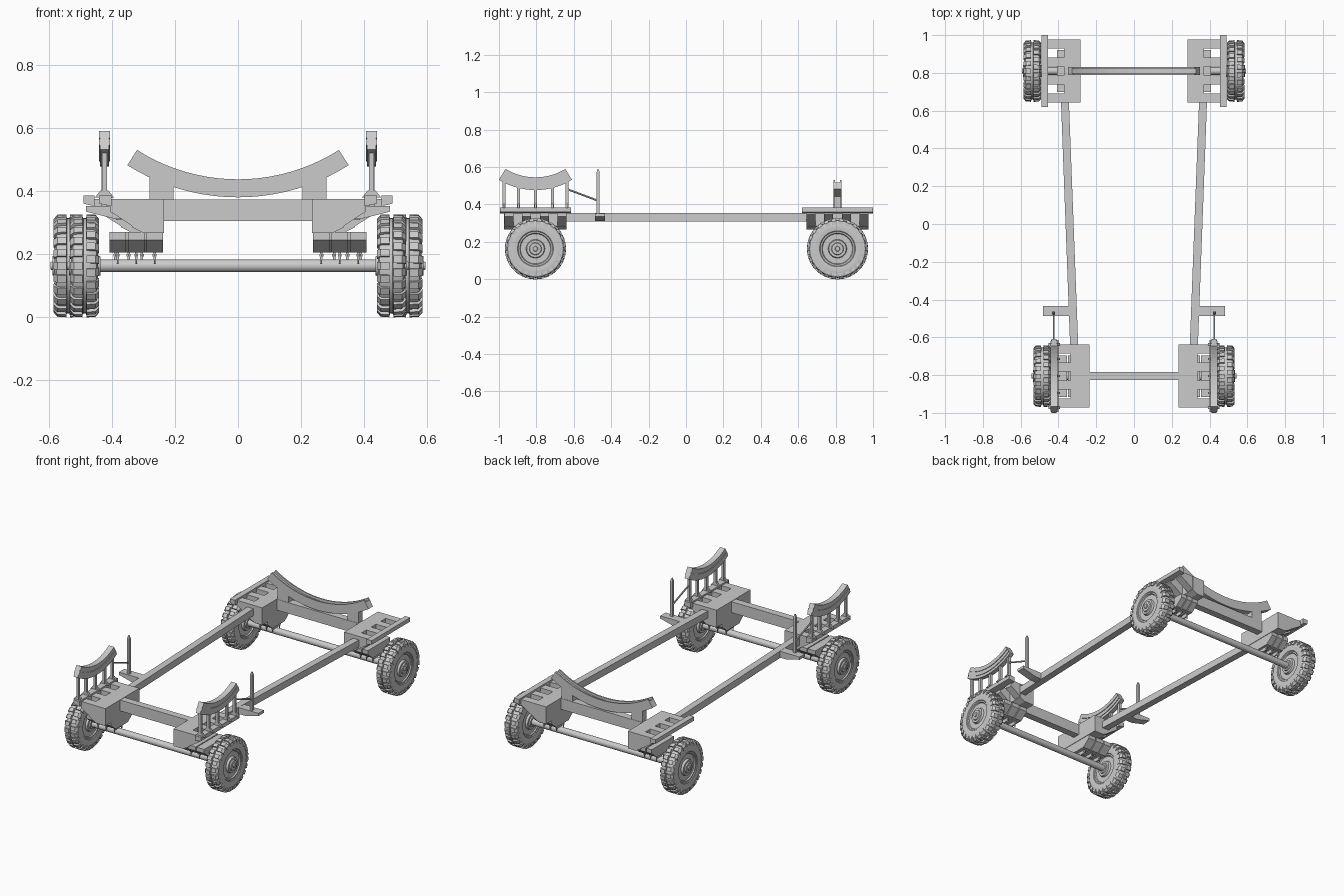
import bpy, bmesh, math
from mathutils import Vector, Matrix

if "Cube" in bpy.data.objects:
    bpy.data.objects.remove(bpy.data.objects["Cube"])


def finish(bm, name, smooth=False):
    bmesh.ops.recalc_face_normals(bm, faces=bm.faces)
    me = bpy.data.meshes.new(name)
    bm.to_mesh(me)
    bm.free()
    ob = bpy.data.objects.new(name, me)
    bpy.context.collection.objects.link(ob)
    if smooth:
        bpy.ops.object.select_all(action='DESELECT')
        bpy.context.view_layer.objects.active = ob
        ob.select_set(True)
        bpy.ops.object.shade_smooth_by_angle(angle=math.radians(35))
    return ob


def prism(name, pts, axis, a, b):
    """Extrude a 2D profile from a to b; axis 'x' takes (y,z), 'y' takes (x,z), 'z' takes (x,y)."""
    put = {'x': lambda p, t: (t, p[0], p[1]),
           'y': lambda p, t: (p[0], t, p[1]),
           'z': lambda p, t: (p[0], p[1], t)}[axis]
    bm = bmesh.new()
    lo = [bm.verts.new(put(p, a)) for p in pts]
    hi = [bm.verts.new(put(p, b)) for p in pts]
    bm.faces.new(lo)
    bm.faces.new(hi)
    n = len(pts)
    for i in range(n):
        j = (i + 1) % n
        bm.faces.new((lo[i], lo[j], hi[j], hi[i]))
    return finish(bm, name)


def box(name, x0, x1, y0, y1, z0, z1):
    return prism(name, [(x0, y0), (x1, y0), (x1, y1), (x0, y1)], 'z', z0, z1)


def rod(name, p, q, r, sides=12):
    p, q = Vector(p), Vector(q)
    d = q - p
    bm = bmesh.new()
    m = Matrix.Translation((p + q) / 2) @ d.to_track_quat('Z', 'Y').to_matrix().to_4x4()
    bmesh.ops.create_cone(bm, cap_ends=True, segments=sides, radius1=r, radius2=r,
                          depth=d.length, matrix=m)
    return finish(bm, name, True)


def arc_band(c, zc, r0, r1, ang, n=14):
    """Closed profile of an upward-opening arc band."""
    t = [math.radians(-ang + 2 * ang * i / n) for i in range(n + 1)]
    return ([(c + r0 * math.sin(a), zc - r0 * math.cos(a)) for a in t] +
            [(c + r1 * math.sin(a), zc - r1 * math.cos(a)) for a in reversed(t)])


def wheel(name, s, x, y):
    # tyre, rim and hub turned about the axle
    half = [(.056, 0), (.056, .012), (.050, .014), (.050, .030), (.043, .033), (.043, .046),
            (.030, .050), (.030, .080), (.037, .084), (.037, .092), (.041, .096), (.043, .112),
            (.043, .132), (.037, .150), (.030, .154), (.005, .155), (.004, .151)]
    prof = half + [(-a, r) for a, r in reversed(half)]
    z = .163
    bm = bmesh.new()
    vs = [bm.verts.new((a, 0, r)) for a, r in prof]
    es = [bm.edges.new(e) for e in zip(vs, vs[1:])]
    bmesh.ops.spin(bm, geom=vs + es, cent=(0, 0, 0), axis=(1, 0, 0),
                   angle=2 * math.pi, steps=48)
    bmesh.ops.remove_doubles(bm, verts=bm.verts, dist=1e-5)
    # tread lugs, two staggered rows wrapping on to the sidewall
    n = 24
    section = [(.006, .150), (.006, .163), (.034, .162), (.046, .148), (.0455, .130), (.038, .130)]
    for side in (-1, 1):
        for k in range(n):
            rot = Matrix.Rotation(2 * math.pi * (k + (.5 if side > 0 else 0)) / n, 4, 'X')
            lo = [bm.verts.new(rot @ Vector((side * a, -.012, r))) for a, r in section]
            hi = [bm.verts.new(rot @ Vector((side * a, .012, r))) for a, r in section]
            bm.faces.new(lo)
            bm.faces.new(hi)
            for i in range(len(section)):
                j = (i + 1) % len(section)
                bm.faces.new((lo[i], lo[j], hi[j], hi[i]))
    bmesh.ops.translate(bm, verts=bm.verts, vec=(s * x, y, z))
    finish(bm, name, True)


FY, RY = -.805, .81
# end: name, centre y, box inner x, box outer x, slat end x, rail inner x, rail outer x, wheel x
ENDS = [("front", FY, .235, .335, .405, .400, .440, .486),
        ("rear", RY, .283, .370, .460, .455, .490, .538)]

for name, cy, x0, x1, x2, r0, r1, wx in ENDS:
    # axle and cross beam
    rod(name + "_axle", (-wx + .03, cy, .163), (wx - .03, cy, .163), .02, 24)
    box(name + "_cross_beam", -x0 - .02, x0 + .02, cy - .022, cy + .022, .305, .373)
    for s in (-1, 1):
        wheel(name + "_wheel", s, wx, cy)
        # platform box with a sloped outer underside
        prism(name + "_platform_box", [(s * x0, .267), (s * (x1 - .035), .267), (s * x1, .285),
              (s * x1, .375), (s * x0, .375)], 'y', cy - .167, cy + .167)
        # tapered slats carrying the edge rail
        for k in range(4):
            yc = cy - .1425 + .095 * k
            prism(name + "_slat", [(s * (x1 - .01), .282), (s * x2, .335 if x2 < .43 else .345),
                  (s * x2, .375), (s * (x1 - .01), .375)], 'y', yc - .024, yc + .024)
        prism(name + "_edge_rail", [(s * r0, .352), (s * r1, .36), (s * r1, .385),
              (s * r0, .385)], 'y', cy - .19, cy + .19)
        # leaf spring packs with clamp bolts
        w = (.41 - x0) / 3
        for k in range(3):
            a = x0 + k * w
            prism(name + "_spring", [(cy - .11, .27), (cy - .11, .245), (cy - .06, .205),
                  (cy + .06, .205), (cy + .11, .245), (cy + .11, .27)], 'x',
                  s * (a + .003), s * (a + w - .003))
            for d in (-.035, .035):
                bx = s * (a + w / 2)
                rod("clamp_bolt", (bx, cy + d, .168), (bx, cy + d, .21), .003, 6)
                rod("clamp_nut", (bx, cy + d, .193), (bx, cy + d, .2), .007, 6)
            box("clamp_plate", s * (a + w / 2 - .004), s * (a + w / 2 + .004),
                cy - .038, cy + .038, .183, .206)

# rear cradle: channel-shaped arc on two blocks
ZC = 1.034
prism("rear_cradle_floor", arc_band(0, ZC, .612, .654, 32.4, 20), 'y', RY - .022, RY + .022)
for d in (-.022, .014):
    prism("rear_cradle_wall", arc_band(0, ZC, .597, .613, 32.4, 20), 'y', RY + d, RY + d + .008)
for s in (-1, 1):
    prism("rear_cradle_block", [(s * .205, .37), (s * .28, .37), (s * .28, .447),
          (s * .205, .418)], 'y', RY - .02, RY + .02)

for s in (-1, 1):
    # long side rails, closer together at the front
    prism("side_rail", [(s * .295, -.65), (s * .338, -.65), (s * .387, .66), (s * .345, .66)],
          'z', .31, .353)
    # front side cradles: layered arc on five posts
    for i, (a, b, w) in enumerate([(.307, .332, .018), (.332, .337, .014),
                                   (.337, .358, .018), (.358, .375, .014)]):
        prism("front_cradle_layer", arc_band(FY, .852, a, b, 31.4), 'x',
              s * .423 - w, s * .423 + w)
    for d in (-.168, -.09, 0, .09, .168):
        y = FY + d
        top = .852 - math.sqrt(.36 ** 2 - d * d)
        box("cradle_post", s * .423 - .008, s * .423 + .008, y - .008, y + .008, .38, top)
        prism("post_foot", [(s * .423 - .03, .38), (s * .423 + .03, .38), (s * .423 + .012, .402),
              (s * .423 - .012, .402)], 'y', y - .006, y + .006)
    # outrigger bracket, stake and tie rod
    prism("stake_bracket", [(s * .305, .312), (s * .39, .312), (s * .482, .335), (s * .482, .352),
          (s * .305, .352)], 'y', -.487, -.434)
    box("stake", s * .425 - .008, s * .425 + .008, -.478, -.462, .35, .572)
    bm = bmesh.new()
    bmesh.ops.create_cone(bm, cap_ends=True, segments=4, radius1=.0113, radius2=.004, depth=.018,
                          matrix=Matrix.Translation((s * .425, -.47, .581)) @
                          Matrix.Rotation(math.pi / 4, 4, 'Z'))
    finish(bm, "stake_tip")
    rod("tie_rod", (s * .425, -.635, .482), (s * .425, -.47, .42), .005, 8)
